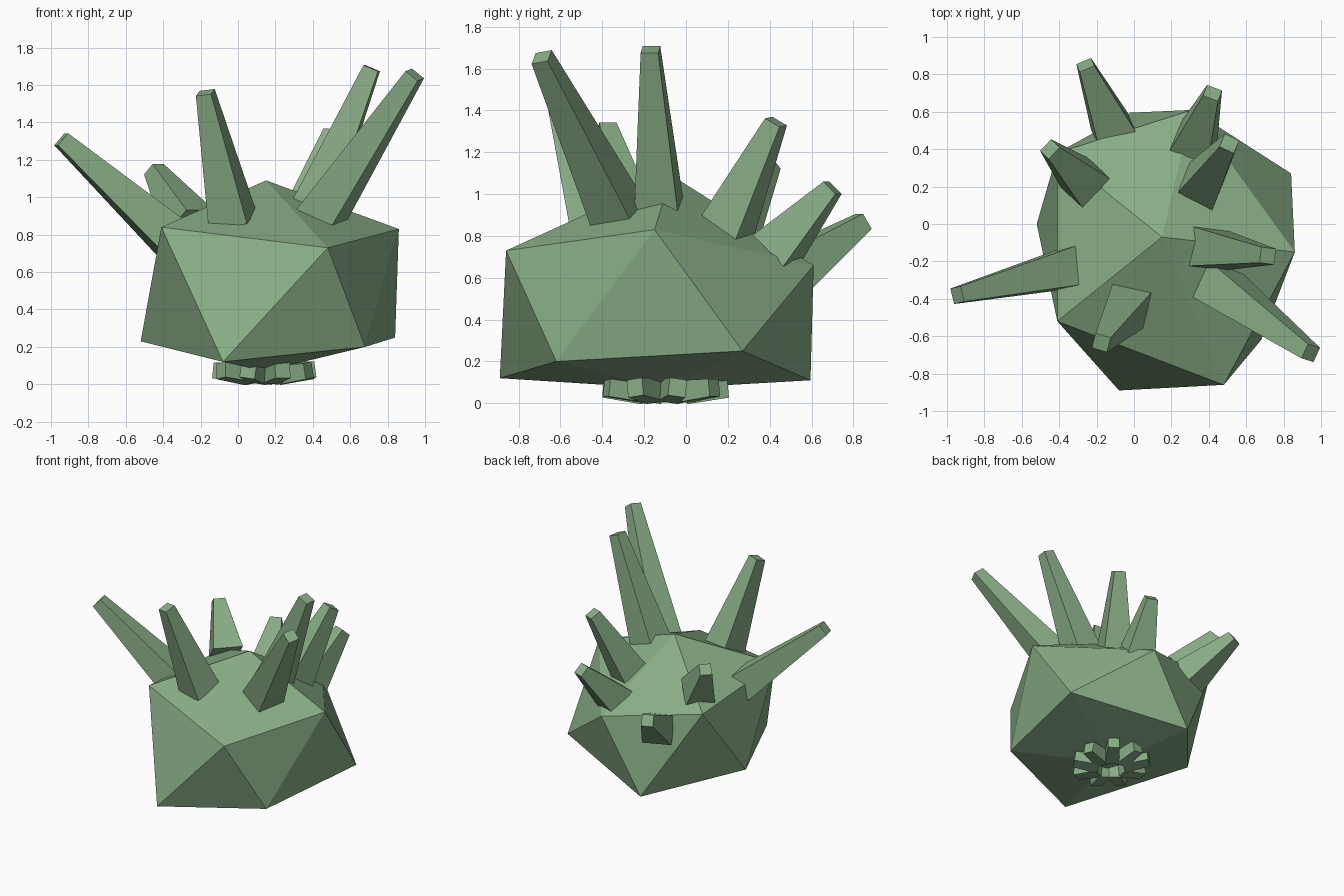
import bpy, bmesh, math
from mathutils import Vector, Matrix

if "Cube" in bpy.data.objects:
    bpy.data.objects.remove(bpy.data.objects["Cube"])

mat = bpy.data.materials.new("cactus_green")
mat.diffuse_color = (0.25, 0.42, 0.24, 1)
mat.use_nodes = True
mat.node_tree.nodes["Principled BSDF"].inputs["Base Color"].default_value = mat.diffuse_color


def finish(bm, name):
    bmesh.ops.recalc_face_normals(bm, faces=bm.faces)
    me = bpy.data.meshes.new(name)
    bm.to_mesh(me)
    bm.free()
    ob = bpy.data.objects.new(name, me)
    me.materials.append(mat)
    bpy.context.collection.objects.link(ob)
    return ob


def tapered_bar(name, base, tip, w0, w1, twist=0):
    """Square bar from base to tip, narrowing from w0 to w1."""
    base, tip = Vector(base), Vector(tip)
    axis = tip - base
    m = (Matrix.Translation((base + tip) / 2)
         @ axis.to_track_quat('Z', 'Y').to_matrix().to_4x4()
         @ Matrix.Rotation(math.radians(45 + twist), 4, 'Z'))
    bm = bmesh.new()
    k = math.sqrt(0.5)
    bmesh.ops.create_cone(bm, cap_ends=True, segments=4, radius1=w0 * k,
                          radius2=w1 * k, depth=axis.length, matrix=m)
    return finish(bm, name)


# Body: irregular twenty-sided lump (top, two rings of five, bottom)
upper = [(-.41, -.52, .84), (.48, -.86, .73), (.86, -.15, .83), (.31, .61, .66), (-.41, .38, .78)]
lower = [(-.08, -.89, .12), (.68, -.62, .2), (.84, .27, .25), (-.02, .595, .11), (-.52, 0, .23)]
bm = bmesh.new()
top = bm.verts.new((.15, -.07, 1.09))
bot = bm.verts.new((.14, -.1, .07))
U = [bm.verts.new(p) for p in upper]
L = [bm.verts.new(p) for p in lower]
for i in range(5):
    j = (i + 1) % 5
    bm.faces.new((top, U[i], U[j]))
    bm.faces.new((U[i], L[i], U[j]))
    bm.faces.new((L[i], L[j], U[j]))
    bm.faces.new((bot, L[j], L[i]))
finish(bm, "body")

# Spikes: base, tip, twist
spikes = [
    ((-.33, -.23, .76), (-.945, -.38, 1.31), 0),
    ((.44, -.32, .89), (.945, -.69, 1.655), 15),
    ((.39, -.13, .92), (.715, -.17, 1.69), 0),
    ((-.03, -.43, .88), (-.175, -.635, 1.56), 20),
    ((.35, .19, .83), (.51, .43, 1.345), 10),
    ((.32, .43, .73), (.42, .70, 1.03), 0),
    ((-.11, .5, .63), (-.26, .85, .87), 0),
    ((-.26, .22, .86), (-.45, .40, 1.15), 0),
]
for n, (b, t, tw) in enumerate(spikes):
    tapered_bar(f"spike_{n + 1}", b, t, .215, .085, tw)

# Roots: ring of short stubs splaying out under the body
for n in range(9):
    a = math.tau * n / 9 + .2
    d = Vector((math.cos(a) * .9, math.sin(a), 0))
    c = Vector((.14, -.1, 0))
    tapered_bar(f"root_{n + 1}", c + d * .1 + Vector((0, 0, .055)),
                c + d * .3 + Vector((0, 0, .075)), .105, .085, 8 * (n % 3 - 1))
